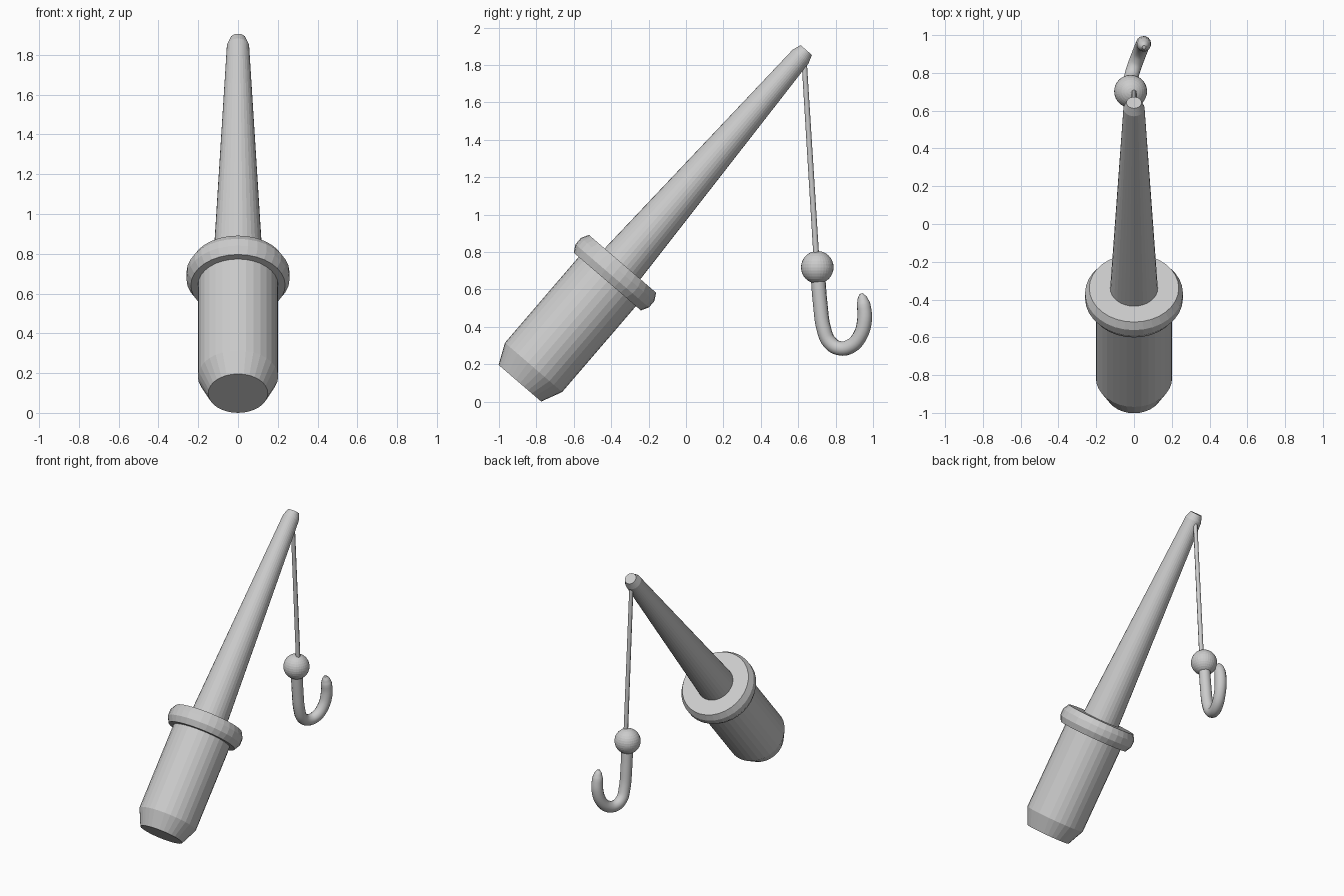
import bpy
from mathutils import Vector

if "Cube" in bpy.data.objects:
    bpy.data.objects.remove(bpy.data.objects["Cube"])

BASE = Vector((0, -0.888, 0.098))
AXIS = Vector((0, 1.531, 1.782)).normalized()
TILT = Vector((0, 0, 1)).rotation_difference(AXIS)


def lathe(name, profile, sides=32):
    """Closed solid of revolution about the tilted axis; profile = (distance, radius)."""
    from math import cos, sin, tau
    verts = [(r * cos(tau * i / sides), r * sin(tau * i / sides), d)
             for d, r in profile for i in range(sides)]
    n = len(profile)
    faces = [(k * sides + i, k * sides + (i + 1) % sides,
              (k + 1) * sides + (i + 1) % sides, (k + 1) * sides + i)
             for k in range(n - 1) for i in range(sides)]
    faces += [tuple(reversed(range(sides))), tuple(range((n - 1) * sides, n * sides))]
    mesh = bpy.data.meshes.new(name)
    mesh.from_pydata(verts, [], faces)
    obj = bpy.data.objects.new(name, mesh)
    bpy.context.collection.objects.link(obj)
    obj.location = BASE
    obj.rotation_mode = 'QUATERNION'
    obj.rotation_quaternion = TILT
    return obj


def tube(name, points, depth, straight=False, resolution=4):
    """Round tube through points (x, y, z, radius factor), converted to a mesh."""
    cu = bpy.data.curves.new(name, 'CURVE')
    cu.dimensions = '3D'
    cu.bevel_depth = depth
    cu.bevel_resolution = resolution
    cu.resolution_u = 4
    cu.use_fill_caps = True
    sp = cu.splines.new('BEZIER')
    sp.bezier_points.add(len(points) - 1)
    for bp, (x, y, z, r) in zip(sp.bezier_points, points):
        bp.co = (x, y, z)
        bp.radius = r
        bp.handle_left_type = bp.handle_right_type = 'VECTOR' if straight else 'AUTO'
    obj = bpy.data.objects.new(name, cu)
    bpy.context.collection.objects.link(obj)
    bpy.ops.object.select_all(action='DESELECT')
    obj.select_set(True)
    bpy.context.view_layer.objects.active = obj
    bpy.ops.object.convert(target='MESH')
    return bpy.context.object


# Tilted handle, collar and tapering rod
lathe("handle", [(0, 0.15), (0.112, 0.202), (0.75, 0.202)])
lathe("collar", [(0.717, 0.237), (0.757, 0.259), (0.802, 0.259), (0.842, 0.237)])
lathe("rod", [(0.80, 0.128), (2.303, 0.056), (2.349, 0.04)])

# Hanging line
tube("line", [(0, 0.63, 1.85, 1), (0, 0.70, 0.72, 1.1)], 0.014, straight=True, resolution=2)

# Ball weight
bpy.ops.mesh.primitive_uv_sphere_add(segments=32, ring_count=16, radius=0.087,
                                     location=(-0.018, 0.702, 0.718))
bpy.context.object.name = "ball"

# Curled hook, tapered at the tip
tube("hook", [(-0.018, 0.705, 0.68, 1), (-0.019, 0.718, 0.52, 1),
              (-0.019, 0.739, 0.38, 1), (-0.017, 0.768, 0.317, 1),
              (-0.003, 0.82, 0.285, 1), (0.018, 0.878, 0.295, 1),
              (0.037, 0.927, 0.345, 1), (0.05, 0.955, 0.44, 1.03),
              (0.052, 0.949, 0.52, 0.95), (0.052, 0.942, 0.555, 0.65),
              (0.053, 0.936, 0.577, 0.25)], 0.039)
